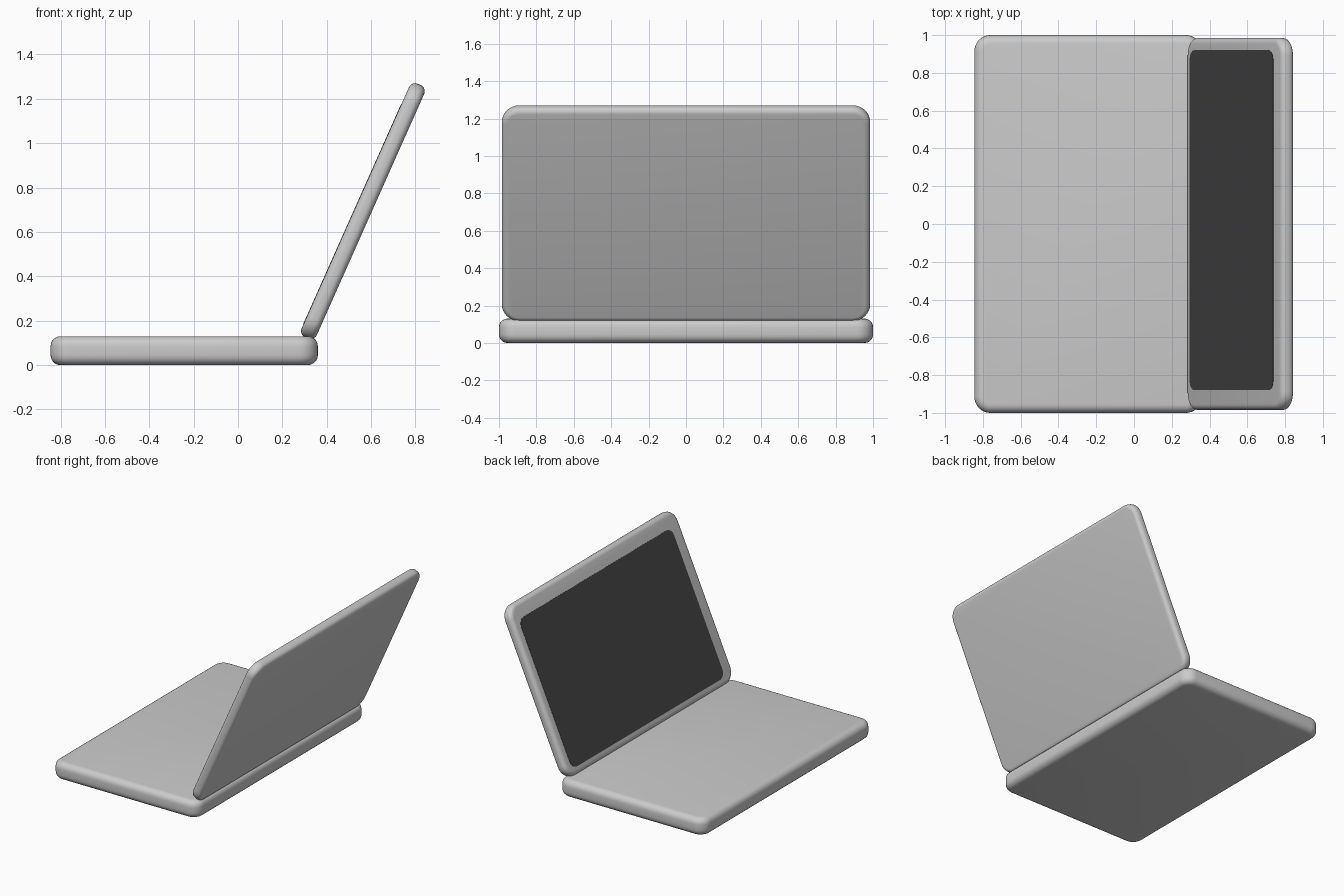
import bpy, bmesh
from math import sin, cos, pi, radians
from mathutils import Matrix, Vector

if "Cube" in bpy.data.objects:
    bpy.data.objects.remove(bpy.data.objects["Cube"])


def rounded_slab(name, size, corner, edge, matrix, segs=5):
    """Rounded rectangle, extruded symmetrically in z, with soft rims."""
    sx, sy, sz = size
    bm = bmesh.new()
    verts = []
    for i, (qx, qy) in enumerate(((1, 1), (-1, 1), (-1, -1), (1, -1))):
        for k in range(9):
            a = (i + k / 8) * pi / 2
            verts.append(bm.verts.new((qx * (sx / 2 - corner) + corner * cos(a),
                                       qy * (sy / 2 - corner) + corner * sin(a),
                                       -sz / 2)))
    face = bm.faces.new(verts)
    ext = bmesh.ops.extrude_face_region(bm, geom=[face])
    top = [v for v in ext["geom"] if isinstance(v, bmesh.types.BMVert)]
    bmesh.ops.translate(bm, verts=top, vec=(0, 0, sz))
    bmesh.ops.recalc_face_normals(bm, faces=bm.faces[:])
    rims = [e for e in bm.edges if abs(e.verts[0].co.z - e.verts[1].co.z) < 1e-6]
    if edge:
        bmesh.ops.bevel(bm, geom=rims, offset=edge, segments=segs,
                        profile=0.5, affect='EDGES')
    bm.transform(matrix)
    mesh = bpy.data.meshes.new(name)
    bm.to_mesh(mesh)
    bm.free()
    ob = bpy.data.objects.new(name, mesh)
    bpy.context.collection.objects.link(ob)
    bpy.ops.object.select_all(action='DESELECT')
    ob.select_set(True)
    bpy.context.view_layer.objects.active = ob
    bpy.ops.object.shade_smooth_by_angle(angle=radians(35))
    return ob


# Keyboard half
rounded_slab("base", (1.205, 2.0, 0.13), 0.085, 0.045,
             Matrix.Translation((-0.2425, 0, 0.065)))

# Open lid, leaning back 24 degrees
tilt = Matrix.Translation((0.563, 0, 0.694)) @ Matrix.Rotation(radians(-66), 4, 'Y')
rounded_slab("lid", (1.25, 1.97, 0.075), 0.095, 0.03, tilt)

# Dark display on the inner face of the lid
screen = rounded_slab("screen", (1.09, 1.80, 0.006), 0.06, 0,
                      tilt @ Matrix.Translation((-0.03, 0.02, 0.036)))
mat = bpy.data.materials.new("dark_screen")
mat.diffuse_color = (0.06, 0.06, 0.06, 1)
mat.use_nodes = True
mat.node_tree.nodes["Principled BSDF"].inputs["Base Color"].default_value = mat.diffuse_color
screen.data.materials.append(mat)
